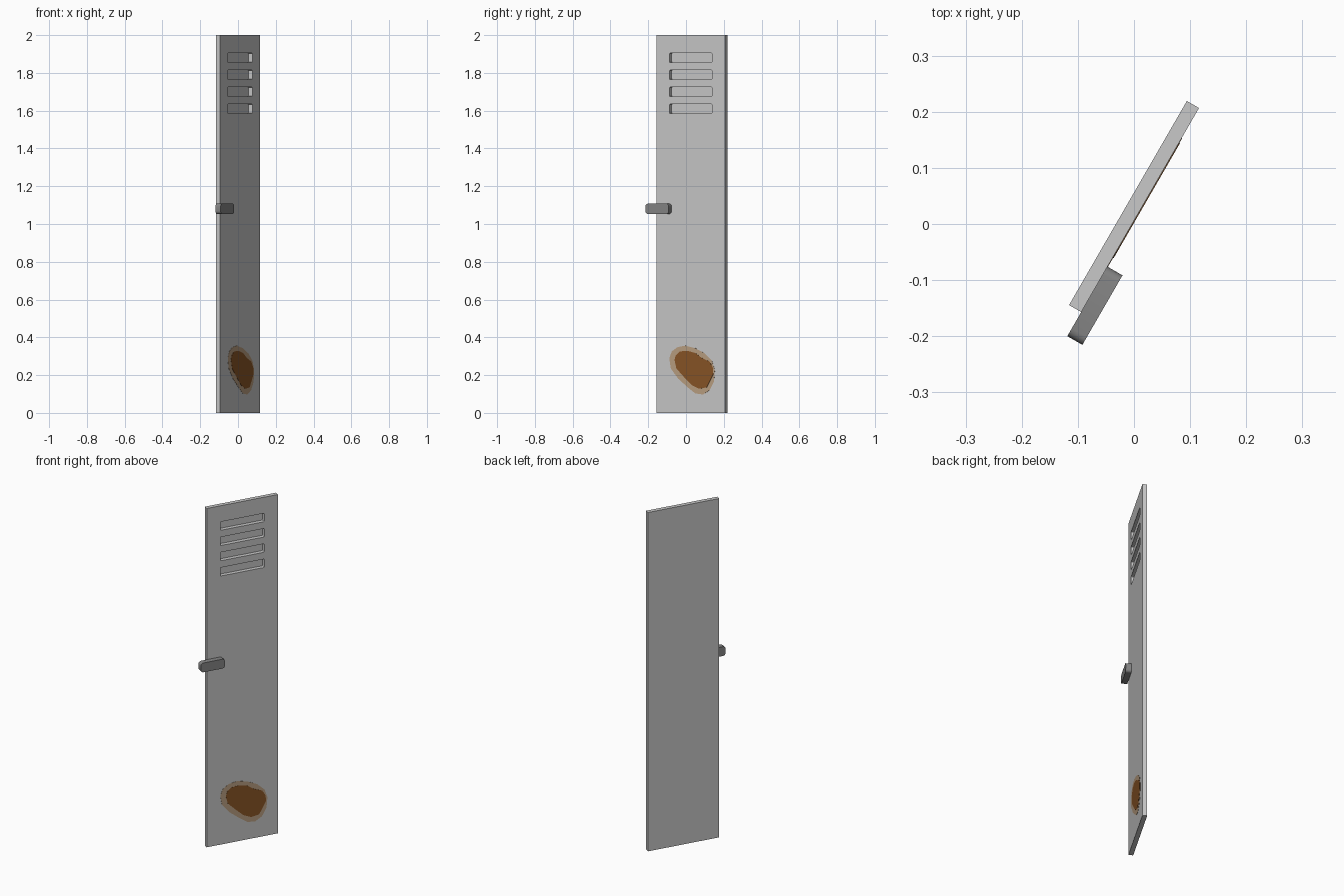
import bpy, bmesh, math
from mathutils import Matrix

if "Cube" in bpy.data.objects:
    bpy.data.objects.remove(bpy.data.objects["Cube"])

# The door is built in its own frame (x = width, -y = outward), then swung open
SWING = Matrix.Rotation(math.radians(60), 4, 'Z')
FRONT, BACK = -0.003, -0.028      # outward offsets of the door faces
MID = 0.027                       # centre of the door width


def material(name, rgb):
    m = bpy.data.materials.new(name)
    m.diffuse_color = (*rgb, 1)
    m.use_nodes = True
    m.node_tree.nodes["Principled BSDF"].inputs["Base Color"].default_value = m.diffuse_color
    return m


def prism(bm, outline, n0, n1):
    """Extrude a (width, height) outline between two outward offsets."""
    face = bm.faces.new([bm.verts.new((u, -n0, z)) for u, z in outline])
    ext = bmesh.ops.extrude_face_region(bm, geom=[face])
    verts = [g for g in ext['geom'] if isinstance(g, bmesh.types.BMVert)]
    bmesh.ops.translate(bm, verts=verts, vec=(0, n0 - n1, 0))


def rounded(u0, u1, z0, z1, r, seg=4):
    """Rounded rectangle outline; r = 0 gives a plain rectangle."""
    if r == 0:
        return [(u0, z0), (u1, z0), (u1, z1), (u0, z1)]
    pts = []
    corners = [(u1 - r, z1 - r), (u0 + r, z1 - r), (u0 + r, z0 + r), (u1 - r, z0 + r)]
    for k, (cu, cz) in enumerate(corners):
        for i in range(seg + 1):
            a = math.pi / 2 * (k + i / seg)
            pts.append((cu + r * math.cos(a), cz + r * math.sin(a)))
    return pts


def build(name, mat, solids):
    bm = bmesh.new()
    for s in solids:
        prism(bm, *s)
    bmesh.ops.recalc_face_normals(bm, faces=bm.faces)
    bm.transform(SWING)
    me = bpy.data.meshes.new(name)
    bm.to_mesh(me)
    bm.free()
    me.materials.append(mat)
    ob = bpy.data.objects.new(name, me)
    bpy.context.collection.objects.link(ob)
    return ob


grey = material("painted_grey", (0.58, 0.58, 0.58))
dark = material("dark_metal", (0.235, 0.235, 0.235))
stain = material("pale_rust", (0.49, 0.345, 0.22))
rust = material("rust_brown", (0.25, 0.09, 0.019))

# Door panel with four vent slots sunk almost through it
panel = build("door_panel", grey, [(rounded(MID - 0.21, MID + 0.21, 0, 2, 0), BACK, FRONT)])
slots = [(rounded(MID - 0.13, MID + 0.13, z - 0.025, z + 0.025, 0.005, 2), BACK + 0.001, 0.02)
         for z in (1.88, 1.79, 1.70, 1.61)]
cutter = build("slot_cutter", grey, slots)
cutter.hide_render = True
mod = panel.modifiers.new("vent_slots", 'BOOLEAN')
mod.operation = 'DIFFERENCE'
mod.solver = 'EXACT'
mod.object = cutter
bpy.context.view_layer.objects.active = panel
panel.select_set(True)
bpy.ops.object.modifier_apply(modifier=mod.name)
bpy.data.objects.remove(cutter)

# Handle overhanging the free edge
handle = build("door_handle", dark,
               [(rounded(-0.2325, -0.0895, 1.053, 1.108, 0.016), FRONT, 0.028)])
bpy.ops.object.select_all(action='DESELECT')
handle.select_set(True)
bpy.context.view_layer.objects.active = handle
bpy.ops.object.shade_smooth_by_angle(angle=math.radians(35))


# Rust patch: pale halo plate and brown core plate, outlines as (y, z)
def patch(points):
    return [((y - 0.0015) / 0.866, z) for y, z in points]


halo = patch([(-0.088, 0.29), (-0.075, 0.325), (-0.045, 0.348), (-0.003, 0.356),
              (0.05, 0.342), (0.1, 0.315), (0.138, 0.275), (0.153, 0.225),
              (0.148, 0.165), (0.125, 0.12), (0.09, 0.097), (0.05, 0.103),
              (0.01, 0.135), (-0.04, 0.18), (-0.08, 0.235)])
core = patch([(-0.06, 0.28), (-0.053, 0.305), (-0.033, 0.325), (0.008, 0.329),
              (0.05, 0.317), (0.085, 0.29), (0.125, 0.272), (0.143, 0.24),
              (0.145, 0.205), (0.128, 0.17), (0.11, 0.135), (0.07, 0.128),
              (0.03, 0.148), (-0.01, 0.19), (-0.05, 0.235)])
build("rust_halo", stain, [(halo, FRONT - 0.001, FRONT + 0.001)])
build("rust_core", rust, [(core, FRONT - 0.001, FRONT + 0.002)])
